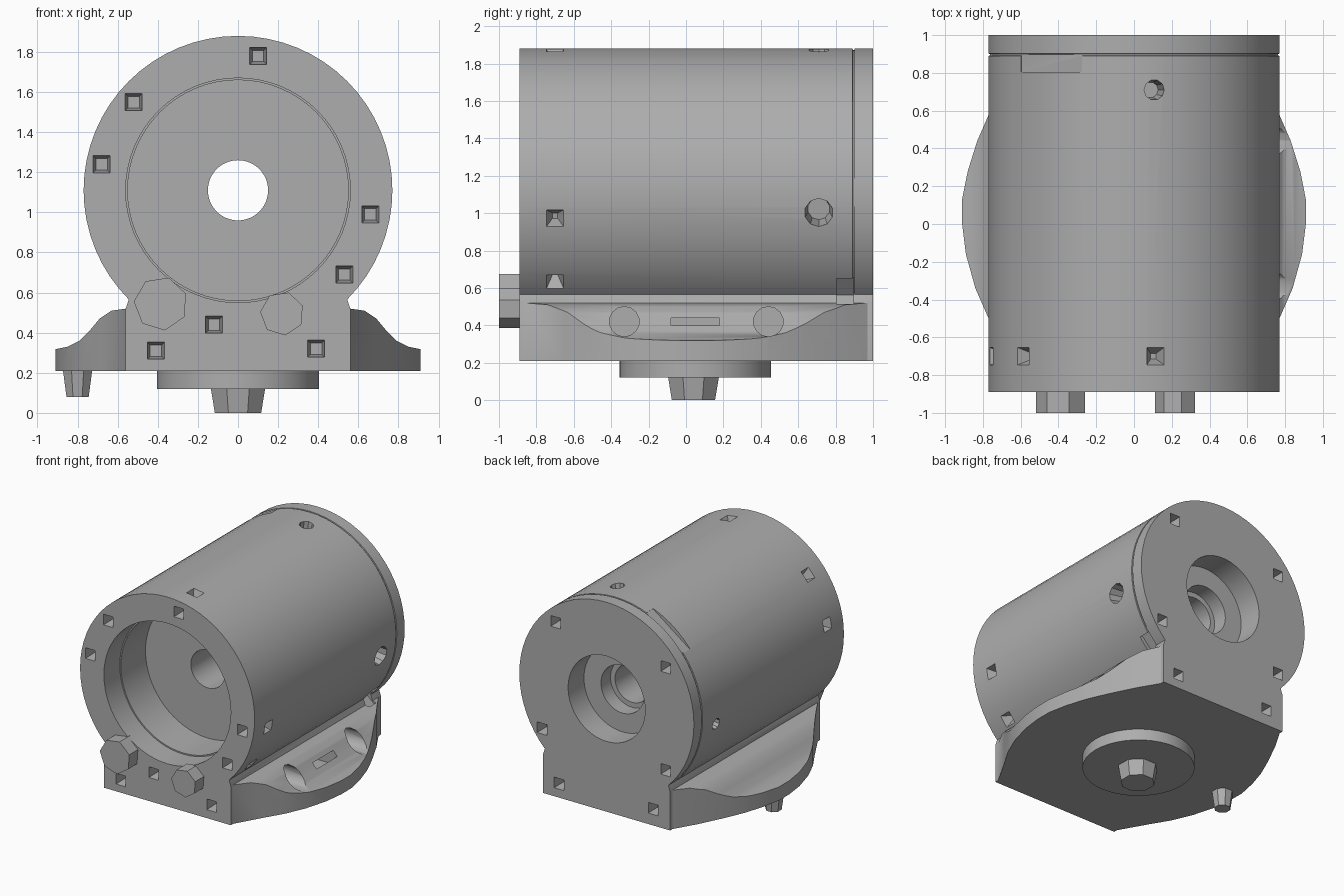
import bpy, bmesh, math
from mathutils import Vector, Matrix

if "Cube" in bpy.data.objects:
    bpy.data.objects.remove(bpy.data.objects["Cube"])

AXIS_Z = 1.11      # height of the housing axis
FRONT, BACK = -0.89, 1.0

grey = bpy.data.materials.new("cast_grey")
grey.use_nodes = True
colour = (0.42, 0.42, 0.42, 1)
grey.diffuse_color = colour
grey.node_tree.nodes["Principled BSDF"].inputs["Base Color"].default_value = colour


def finish(name, bm):
    bmesh.ops.recalc_face_normals(bm, faces=bm.faces)
    mesh = bpy.data.meshes.new(name)
    bm.to_mesh(mesh)
    bm.free()
    mesh.materials.append(grey)
    ob = bpy.data.objects.new(name, mesh)
    bpy.context.collection.objects.link(ob)
    return ob


def select(ob):
    bpy.ops.object.select_all(action='DESELECT')
    ob.select_set(True)
    bpy.context.view_layer.objects.active = ob


def smooth(ob, degrees=30):
    select(ob)
    bpy.ops.object.shade_smooth_by_angle(angle=math.radians(degrees))


def boolean(ob, other, operation):
    mod = ob.modifiers.new("cut", 'BOOLEAN')
    mod.object, mod.operation, mod.solver = other, operation, 'EXACT'
    mod.use_self = True
    select(ob)
    bpy.ops.object.modifier_apply(modifier=mod.name)


def prism(name, outline, place, start, end):
    bm = bmesh.new()
    rings = [[bm.verts.new(place(u, v, t)) for u, v in outline] for t in (start, end)]
    n = len(outline)
    bm.faces.new(rings[0])
    bm.faces.new(rings[1])
    for i in range(n):
        j = (i + 1) % n
        bm.faces.new((rings[0][i], rings[0][j], rings[1][j], rings[1][i]))
    return finish(name, bm)


def add_cone(bm, centre, direction, r1, r2, depth, sides, spin=0):
    turn = Vector(direction).to_track_quat('Z', 'Y').to_matrix().to_4x4()
    matrix = Matrix.Translation(centre) @ turn @ Matrix.Rotation(spin, 4, 'Z')
    bmesh.ops.create_cone(bm, cap_ends=True, segments=sides, radius1=r1,
                          radius2=r2, depth=depth, matrix=matrix)


def cone(name, *args):
    bm = bmesh.new()
    add_cone(bm, *args)
    return finish(name, bm)


# Housing: one closed section turned around the y axis
section = [(0.77, FRONT), (0.77, 0.89), (0.762, 0.892), (0.762, 0.9), (0.77, 0.902),
           (0.77, BACK), (0.34, BACK), (0.34, 0.8), (0.19, 0.8), (0.19, 0.68),
           (0.15, 0.68), (0.15, -0.38), (0.55, -0.38), (0.55, -0.69),
           (0.56, -0.69), (0.56, FRONT)]
bm = bmesh.new()
steps = 64
rings = []
for k in range(steps):
    a = math.tau * k / steps
    rings.append([bm.verts.new((r * math.cos(a), y, AXIS_Z + r * math.sin(a)))
                  for r, y in section])
for k in range(steps):
    here, there = rings[k], rings[(k + 1) % steps]
    for i in range(len(section)):
        j = (i + 1) % len(section)
        bm.faces.new((here[i], here[j], there[j], there[i]))
housing = finish("housing", bm)

# Base: scalloped cross-section trimmed by the bulging plan outline
half = [(0.3, 0.5), (0.54, 0.58), (0.56, 0.52), (0.63, 0.51), (0.69, 0.47),
        (0.74, 0.41), (0.79, 0.36), (0.85, 0.33), (0.95, 0.31), (0.95, 0.21)]
outline = half + [(-x, z) for x, z in reversed(half)]
base = prism("base", outline, lambda u, v, t: (u, t, v), FRONT, BACK)
side = [(0.56, -0.95), (0.56, -0.86), (0.68, -0.65), (0.77, -0.5), (0.84, -0.34),
        (0.89, -0.16), (0.91, 0), (0.91, 0.13), (0.88, 0.28), (0.83, 0.44),
        (0.76, 0.6), (0.66, 0.8), (0.56, 0.97), (0.56, 1.05)]
plan = side + [(-x, y) for x, y in reversed(side)]
trim = prism("base_trim", plan, lambda u, v, t: (u, v, t), 0.1, 0.7)
boolean(base, trim, 'INTERSECT')
bpy.data.objects.remove(trim)

# Cutters: screw pockets in both end faces
bm = bmesh.new()
quarter = math.pi / 4
front_pockets = [(0.1, 1.78), (-0.52, 1.55), (-0.68, 1.24), (0.66, 0.99),
                 (0.53, 0.69), (-0.12, 0.44), (-0.41, 0.31), (0.39, 0.32)]
back_pockets = [(0.45, 1.6), (-0.52, 1.5), (0.57, 0.72), (-0.52, 0.68),
                (0.42, 0.32), (-0.41, 0.34)]
for x, z in front_pockets:
    add_cone(bm, (x, FRONT, z), (0, 1, 0), 0.08, 0.04, 0.2, 4, quarter)
for x, z in back_pockets:
    add_cone(bm, (x, BACK, z), (0, -1, 0), 0.075, 0.045, 0.2, 4, quarter)

# Cutters: tapered dents around the front rim
for x, z in front_pockets[:5]:
    out = Vector((x, 0, z - AXIS_Z)).normalized()
    centre = out * 0.76 + Vector((0, -0.7, AXIS_Z))
    add_cone(bm, centre, out, 0.02, 0.1, 0.14, 4, quarter)

# Cutters: round holes through the skin near the back
for degrees, radius in ((-8, 0.085), (82, 0.06), (188, 0.05)):
    a = math.radians(degrees)
    out = Vector((math.cos(a), 0, math.sin(a)))
    add_cone(bm, out * 0.77 + Vector((0, 0.71, AXIS_Z)), out, radius * 0.7,
             radius * 1.1, 0.3, 10)

# Cutters: shallow flat slots beside the rear rim
for degrees, width in ((126, 0.4), (-42, 0.14)):
    a = math.radians(degrees)
    place = (Matrix.Translation((0, 0.85, AXIS_Z)) @ Matrix.Rotation(-a, 4, 'Y')
             @ Matrix.Translation((0.79, 0, 0)) @ Matrix.Diagonal((0.1, 0.09, width, 1)))
    bmesh.ops.create_cube(bm, size=1, matrix=place)

# Cutters: two bolt holes and a central notch in the left flange
for y in (-0.33, 0.44):
    add_cone(bm, (0.74, y, 0.42), (1, 0, 0), 0.08, 0.08, 0.36, 14)
notch = Matrix.Translation((0.65, 0.05, 0.385)) @ Matrix.Diagonal((0.2, 0.26, 0.11, 1))
bmesh.ops.create_cube(bm, size=1, matrix=notch)
cutters = finish("cutters", bm)
cutters.hide_render = True
for part in (housing, base):
    boolean(part, cutters, 'DIFFERENCE')
    smooth(part)
bpy.data.objects.remove(cutters)

# Underside: mounting disc, central stud and offset locating peg
disc = cone("mounting_disc", (0, 0.05, 0.17), (0, 0, 1), 0.405, 0.405, 0.1, 40)
smooth(disc)
cone("centre_stud", (0, 0.04, 0.07), (0, 0, 1), 0.125, 0.15, 0.14, 8, math.pi / 8)
cone("locating_peg", (-0.8, 0.04, 0.15), (0, 0, 1), 0.06, 0.08, 0.14, 8, math.pi / 8)

# Front: two faceted bolt heads
for name, x, z, r in (("right_bolt_head", -0.385, 0.545, 0.135),
                      ("left_bolt_head", 0.22, 0.495, 0.11)):
    cone(name, (x, -0.935, z), (0, 1, 0), r, r, 0.13, 7, 0.3)
